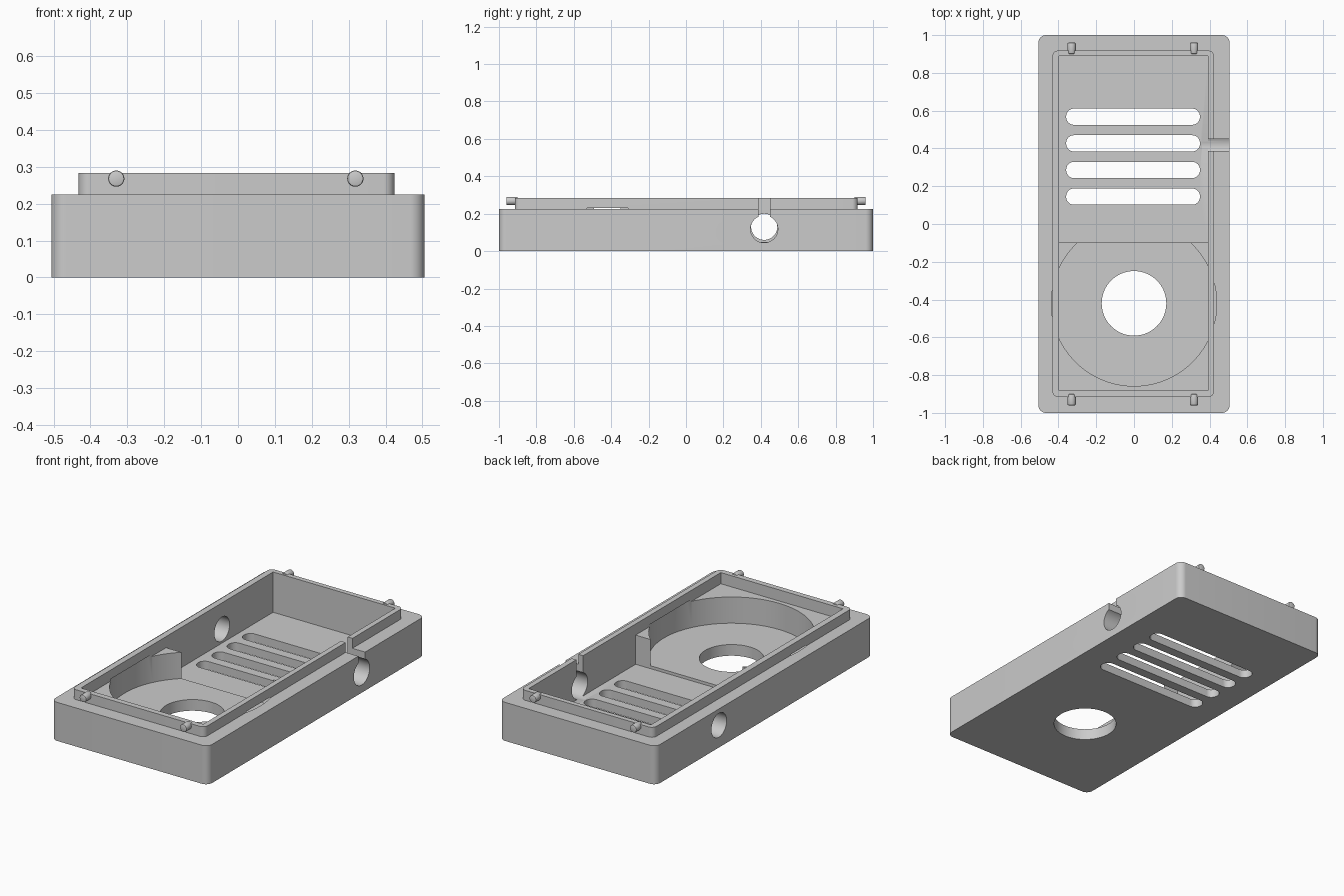
import bpy
import bmesh
import math
from mathutils import Matrix

cube = bpy.data.objects.get("Cube")
if cube:
    bpy.data.objects.remove(cube, do_unlink=True)

grey = bpy.data.materials.new("plain grey")
grey.use_nodes = True
colour = (0.6, 0.6, 0.6, 1)
grey.diffuse_color = colour
grey.node_tree.nodes["Principled BSDF"].inputs["Base Color"].default_value = colour


def make(name, bm):
    bmesh.ops.recalc_face_normals(bm, faces=bm.faces)
    mesh = bpy.data.meshes.new(name)
    bm.to_mesh(mesh)
    bm.free()
    mesh.materials.append(grey)
    obj = bpy.data.objects.new(name, mesh)
    bpy.context.collection.objects.link(obj)
    return obj


def block(name, x, y, z, radius=0, segments=10):
    """Box between (min, max) ranges, with optional rounded upright edges."""
    bm = bmesh.new()
    bmesh.ops.create_cube(bm, size=1)
    for v in bm.verts:
        for i, (lo, hi) in enumerate((x, y, z)):
            v.co[i] = lo if v.co[i] < 0 else hi
    if radius:
        upright = [e for e in bm.edges
                   if abs(e.verts[0].co.z - e.verts[1].co.z) > 1e-4]
        bmesh.ops.bevel(bm, geom=upright, offset=radius, segments=segments,
                        profile=0.5, affect='EDGES')
    return make(name, bm)


def rod(name, centre, radius, length, axis='Z', sides=64, bevel=0):
    bm = bmesh.new()
    bmesh.ops.create_cone(bm, cap_ends=True, segments=sides, radius1=radius,
                          radius2=radius, depth=length)
    if bevel:
        rims = [e for e in bm.edges
                if abs(e.verts[0].co.z - e.verts[1].co.z) < 1e-4]
        bmesh.ops.bevel(bm, geom=rims, offset=bevel, segments=2,
                        profile=0.5, affect='EDGES')
    turn = {'X': Matrix.Rotation(math.pi / 2, 4, 'Y'),
            'Y': Matrix.Rotation(math.pi / 2, 4, 'X'),
            'Z': Matrix.Identity(4)}[axis]
    bmesh.ops.transform(bm, matrix=Matrix.Translation(centre) @ turn, verts=bm.verts)
    return make(name, bm)


def activate(obj):
    bpy.ops.object.select_all(action='DESELECT')
    obj.select_set(True)
    bpy.context.view_layer.objects.active = obj


def combine(target, tool, operation='DIFFERENCE'):
    activate(target)
    mod = target.modifiers.new("cut", 'BOOLEAN')
    mod.operation = operation
    mod.solver = 'EXACT'
    mod.object = tool
    bpy.ops.object.modifier_apply(modifier=mod.name)
    bpy.data.objects.remove(tool, do_unlink=True)


# Outer case and raised lip
case = block("case", (-0.506, 0.506), (-1, 1), (0, 0.225), 0.04)
lip = block("lip", (-0.432, 0.424), (-0.915, 0.918), (0.1, 0.283), 0.03)
combine(case, lip, 'UNION')

# Shallow upper pocket, deep rear pocket and round speaker well
inner_x = (-0.396, 0.393)
combine(case, block("upper_pocket", inner_x, (-0.882, 0.889), (0.218, 0.4)))
combine(case, block("rear_pocket", inner_x, (-0.097, 0.889), (0.048, 0.4)))
well_y = -0.42
combine(case, rod("speaker_well", (0, well_y, 0.1475), 0.438, 0.165, sides=96))
combine(case, rod("speaker_opening", (0, well_y, 0), 0.171, 0.3))

# Vent slots through the floor
for i in range(4):
    y = 0.145 + 0.141 * i
    combine(case, block("vent", (-0.359, 0.349), (y - 0.043, y + 0.043),
                        (-0.1, 0.15), 0.041))

# Side holes, with a cable notch above the one on the left
hole_y = 0.418
combine(case, rod("right_hole", (-0.45, hole_y, 0.13), 0.07, 0.2, 'X'))
combine(case, rod("left_hole", (0.46, hole_y, 0.118), 0.073, 0.2, 'X'))
combine(case, block("cable_notch", (0.35, 0.6), (hole_y - 0.031, hole_y + 0.031),
                    (0.12, 0.4)))

activate(case)
bpy.ops.object.shade_smooth_by_angle(angle=math.radians(30))

# Snap pins on both ends of the lip
for end, side in (("front", -1), ("back", 1)):
    for label, x in (("right", -0.33), ("left", 0.318)):
        pin = rod(f"{end}_{label}_pin", (x, side * 0.93, 0.268), 0.022, 0.06,
                  'Y', 32, 0.005)
        activate(pin)
        bpy.ops.object.shade_smooth_by_angle(angle=math.radians(30))
